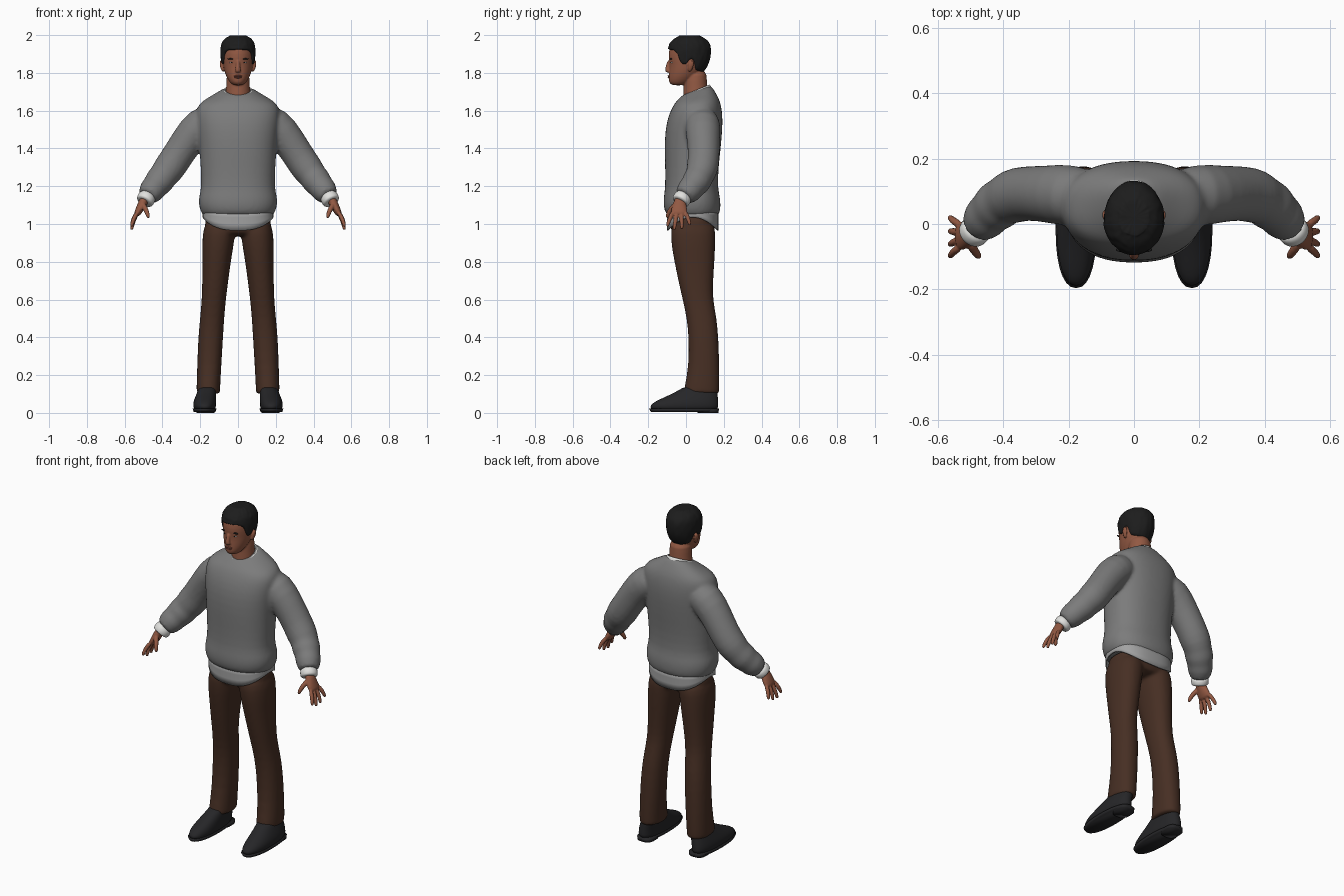
import bpy, bmesh, math, random
from mathutils import Vector

if "Cube" in bpy.data.objects:
    bpy.data.objects.remove(bpy.data.objects["Cube"])

random.seed(4)


def mat(name, r, g, b):
    m = bpy.data.materials.new(name)
    m.diffuse_color = (r, g, b, 1)
    m.use_nodes = True
    m.node_tree.nodes["Principled BSDF"].inputs["Base Color"].default_value = m.diffuse_color
    return m


SKIN = mat("skin", 0.29, 0.10, 0.056)
LIP = mat("lips", 0.22, 0.065, 0.045)
HAIR = mat("hair", 0.012, 0.012, 0.012)
KNIT = mat("grey_knit", 0.20, 0.20, 0.20)
WHITE = mat("white_cloth", 0.75, 0.75, 0.73)
TAIL = mat("shirt_tail_grey", 0.36, 0.36, 0.36)
BROWN = mat("brown_cloth", 0.062, 0.028, 0.017)
LEATHER = mat("black_leather", 0.019, 0.019, 0.021)


def spow(v, p):
    return math.copysign(abs(v) ** (2 / p), v)


def skin_rings(bm, rings, cap=True, closed=True):
    """Bridge equal-sized rings of points into a tube."""
    rows = [[bm.verts.new(p) for p in ring] for ring in rings]
    n = len(rows[0])
    for a, b in zip(rows, rows[1:]):
        for i in range(n if closed else n - 1):
            j = (i + 1) % n
            bm.faces.new((a[i], a[j], b[j], b[i]))
    if cap:
        bm.faces.new(rows[0])
        bm.faces.new(rows[-1])


def stack(bm, rows, cx=0, n=28, p=2.0):
    """Level sections: (z, y_front, y_back, half_width[, tilt[, centre_x]])."""
    rings = []
    for r in rows:
        z, yf, yb, rx = r[:4]
        tilt = r[4] if len(r) > 4 else 0
        x0 = r[5] if len(r) > 5 else cx
        ring = []
        for i in range(n):
            a = math.tau * i / n
            y = (yf + yb) / 2 - (yb - yf) / 2 * spow(math.cos(a), p)
            ring.append((x0 + rx * spow(math.sin(a), p), y, z + tilt * (y - 0.05)))
        rings.append(ring)
    skin_rings(bm, rings)


def tube(bm, pts, side=1, n=14):
    """Sections across a path: (x, y, z, radius_y[, radius_across])."""
    P = [Vector((side * q[0], q[1], q[2])) for q in pts]
    rings = []
    for i, q in enumerate(pts):
        t = (P[min(i + 1, len(P) - 1)] - P[max(i - 1, 0)]).normalized()
        u = Vector((0, 1, 0))
        u = (u - t * t.dot(u)).normalized()
        v = t.cross(u)
        rings.append([P[i] + u * q[3] * math.cos(math.tau * k / n)
                      + v * q[-1] * math.sin(math.tau * k / n) for k in range(n)])
    skin_rings(bm, rings)


def finish(name, bm, material, mirror=False, subsurf=1, voxel=0, smooth=0, solid=0):
    bmesh.ops.recalc_face_normals(bm, faces=bm.faces)
    me = bpy.data.meshes.new(name)
    bm.to_mesh(me)
    bm.free()
    me.materials.append(material)
    me.polygons.foreach_set("use_smooth", [True] * len(me.polygons))
    ob = bpy.data.objects.new(name, me)
    bpy.context.collection.objects.link(ob)
    if solid:
        ob.modifiers.new("thickness", 'SOLIDIFY').thickness = solid
    if mirror:
        ob.modifiers.new("mirror", 'MIRROR')
    if subsurf:
        s = ob.modifiers.new("round", 'SUBSURF')
        s.levels = s.render_levels = subsurf
    if voxel:
        r = ob.modifiers.new("merge", 'REMESH')
        r.mode, r.voxel_size, r.use_smooth_shade = 'VOXEL', voxel, True
    if smooth:
        s = ob.modifiers.new("relax", 'SMOOTH')
        s.iterations, s.factor = smooth, 0.5
    return ob


def blob(name, loc, scale, material, mirror=False):
    bm = bmesh.new()
    bmesh.ops.create_uvsphere(bm, u_segments=12, v_segments=8, radius=1)
    for v in bm.verts:
        v.co = Vector(c * s for c, s in zip(v.co, scale)) + Vector(loc)
    finish(name, bm, material, mirror, subsurf=0)


# Sweater: body and both sleeves merged into one knit surface
bm = bmesh.new()
stack(bm, [(1.03, -.085, .165, .178), (1.06, -.112, .18, .196), (1.10, -.12, .184, .209),
           (1.145, -.118, .18, .208), (1.19, -.11, .168, .193), (1.30, -.110, .172, .198),
           (1.40, -.114, .184, .204), (1.50, -.110, .193, .215), (1.57, -.094, .194, .222),
           (1.62, -.075, .187, .218, .05), (1.65, -.06, .175, .19, .1),
           (1.675, -.045, .157, .14, .2), (1.70, -.025, .137, .092, .32),
           (1.71, -.01, .122, .07, .36)], p=2.3, n=36)
sleeve = [(.12, .085, 1.56, .08), (.20, .088, 1.53, .098), (.27, .092, 1.44, .087),
          (.33, .095, 1.345, .084), (.372, .085, 1.285, .086), (.395, .072, 1.255, .074),
          (.418, .056, 1.225, .081), (.438, .037, 1.20, .067), (.456, .018, 1.178, .072),
          (.470, .0, 1.158, .058), (.482, -.014, 1.142, .056)]
for s in (1, -1):
    tube(bm, sleeve, s, 20)
finish("sweater", bm, KNIT, voxel=0.01, smooth=5)

# Shirt tail hanging below the sweater, dipping at front and back
bm = bmesh.new()
rings = []
for k in range(4):
    ring = []
    for i in range(48):
        a = math.tau * i / 48
        low = 1.035 - 0.07 * abs(math.cos(a)) ** 1.6
        ring.append((.187 * spow(math.sin(a), 2.5), .036 - .136 * spow(math.cos(a), 2.5),
                     1.07 + (low - 1.07) * k / 3))
    rings.append(ring)
skin_rings(bm, rings, cap=False)
finish("shirt_tail", bm, TAIL, subsurf=0, solid=0.006)

# Trousers: hips and two legs merged
bm = bmesh.new()
stack(bm, [(.935, -.06, .135, .13), (.96, -.078, .15, .172), (1.0, -.085, .155, .178),
           (1.06, -.08, .155, .17)], p=2.5)
for s in (1, -1):
    leg = [(1.02, .09, .085, -.075, .15), (.95, .101, .086, -.082, .157),
           (.88, .107, .083, -.076, .155), (.8, .113, .075, -.062, .151),
           (.68, .122, .068, -.037, .143), (.6, .128, .064, -.018, .143),
           (.5, .137, .064, .004, .163), (.4, .145, .066, .014, .172),
           (.25, .152, .064, .014, .177), (.14, .157, .063, -.008, .178),
           (.105, .157, .062, -.012, .176), (.10, .157, .06, -.01, .174)]
    stack(bm, [(z, f, b, r, 0, s * x) for z, x, r, f, b in leg], p=2.2)
finish("trousers", bm, BROWN, voxel=0.01, smooth=4)

# Shoes: upper, sole and heel
bm = bmesh.new()
stack(bm, [(.012, -.186, .168, .054, 0, .176), (.03, -.192, .172, .060, 0, .177),
           (.05, -.182, .172, .061, 0, .177), (.072, -.14, .170, .058, 0, .174),
           (.098, -.08, .168, .053, 0, .168), (.125, -.03, .165, .048, 0, .162),
           (.14, -.01, .16, .044, 0, .16)], p=2.3)
finish("shoe_upper", bm, LEATHER, mirror=True)
bm = bmesh.new()
stack(bm, [(.006, -.186, .172, .058), (.022, -.196, .176, .063)], cx=.177, p=2.3)
stack(bm, [(0, .06, .172, .048), (.02, .06, .174, .049)], cx=.172, p=3)
finish("shoe_sole", bm, LEATHER, mirror=True, subsurf=0)

# Shirt cuffs
bm = bmesh.new()
tube(bm, [(.474, -.006, 1.152, .044), (.484, -.018, 1.138, .05), (.494, -.03, 1.12, .048),
          (.497, -.033, 1.115, .042)], n=18)
finish("shirt_cuff", bm, WHITE, mirror=True)

# Hands: palm, four fingers and thumb merged
bm = bmesh.new()
tube(bm, [(.486, -.026, 1.145, .028, .026), (.505, -.034, 1.11, .034, .025),
          (.525, -.036, 1.07, .047, .021), (.54, -.037, 1.043, .044, .016)])
for y0, y1, z1 in ((-.07, -.098, .985), (-.048, -.062, .968), (-.025, -.022, .972), (-.003, .02, .992)):
    zm = (1.055 + z1) / 2
    tube(bm, [(.530, y0, 1.065, .012), (.552, (y0 + y1) / 2, zm + .01, .0125),
              (.562, y1, z1 + .012, .010), (.563, y1, z1, .007)], n=10)
tube(bm, [(.508, -.05, 1.11, .015), (.489, -.08, 1.08, .0145), (.477, -.097, 1.05, .012),
          (.473, -.1, 1.03, .008)], n=10)
finish("hand", bm, SKIN, mirror=True, voxel=0.004, smooth=2)

# Head: skull, neck, nose and ears merged
skull = [(1.733, -.075, -.01, .026), (1.75, -.092, .03, .044), (1.78, -.092, .065, .062),
         (1.81, -.090, .092, .073), (1.845, -.088, .112, .080), (1.88, -.094, .121, .083),
         (1.92, -.091, .123, .083), (1.95, -.078, .115, .077), (1.972, -.05, .09, .058),
         (1.985, -.01, .055, .028)]
bm = bmesh.new()
stack(bm, skull)
stack(bm, [(1.64, -.02, .12, .07, .2), (1.70, -.013, .115, .064, .2), (1.76, -.012, .11, .061),
           (1.82, -.01, .11, .06)])
tube(bm, [(0, -.088, 1.868, .009), (0, -.095, 1.84, .011), (0, -.100, 1.815, .014, .016),
          (0, -.094, 1.802, .011, .017)], n=10)
for s in (1, -1):
    tube(bm, [(.077, .018, 1.805, .008, .006), (.085, .022, 1.825, .014, .009),
              (.090, .028, 1.85, .018, .009), (.089, .03, 1.868, .012, .007)], s, 10)
finish("head", bm, SKIN, voxel=0.0045, smooth=2)

# Face details
blob("eye", (.033, -.0735, 1.855), (.012, .008, .0045), WHITE, True)
blob("iris", (.033, -.0765, 1.855), (.005, .0065, .0045), HAIR, True)
blob("eyebrow", (.035, -.079, 1.874), (.021, .007, .004), HAIR, True)
blob("upper_lip", (0, -.088, 1.784), (.022, .009, .0045), LIP)
blob("lower_lip", (0, -.088, 1.776), (.019, .009, .005), LIP)


# Hair: a cap following the skull above a hairline that varies around the head
def skull_at(z):
    for a, b in zip(skull, skull[1:]):
        if z <= b[0]:
            t = (z - a[0]) / (b[0] - a[0])
            return [a[k] + (b[k] - a[k]) * t for k in (1, 2, 3)]
    return skull[-1][1:]


def hairline(deg):
    keys = [(0, 1.925), (42, 1.922), (58, 1.90), (68, 1.845), (84, 1.845), (94, 1.875),
            (106, 1.87), (118, 1.815), (180, 1.795)]
    for (a, za), (b, zb) in zip(keys, keys[1:]):
        if deg <= b:
            return za + (zb - za) * (deg - a) / (b - a)
    return keys[-1][1]


bm = bmesh.new()
N, rings = 56, []
for k in range(13):
    t = max(0, k - 1) / 11
    ring = []
    for i in range(N):
        a = math.tau * i / N
        zb = hairline(abs((math.degrees(a) + 180) % 360 - 180))
        z = zb + (1.984 - zb) * math.sin(t * math.pi / 2)
        yf, yb, rx = skull_at(z)
        off = -.008 if k == 0 else .007 + .006 * t + random.uniform(-.002, .003)
        off += .008 * max(0, math.cos(a)) * t
        ring.append(((rx + off) * math.sin(a), (yf + yb) / 2 - ((yb - yf) / 2 + off) * math.cos(a),
                     z + .014 * t + random.uniform(-.002, .003) * t))
    rings.append(ring)
skin_rings(bm, rings)
finish("hair", bm, HAIR)

# Shirt collar: folded band, open at the front with two points
bm = bmesh.new()
rings = [[], [], [], []]
for i in range(33):
    a = math.radians(14 + 332 * i / 32)
    c = math.cos(a)
    tip = max(0, c - .6) / .4
    top = 1.712 - .03 * c
    for k, (r, z) in enumerate(((.066, top - .03), (.068, top), (.077, top - .004),
                                (.092 + .006 * tip, top - .04 + .006 * tip))):
        spread = 1 + (0.9 * tip if k == 3 else 0)
        rings[k].append((r * spread * math.sin(a), .052 - r * c, z))
skin_rings(bm, rings, cap=False, closed=False)
finish("shirt_collar", bm, WHITE, solid=0.005)
